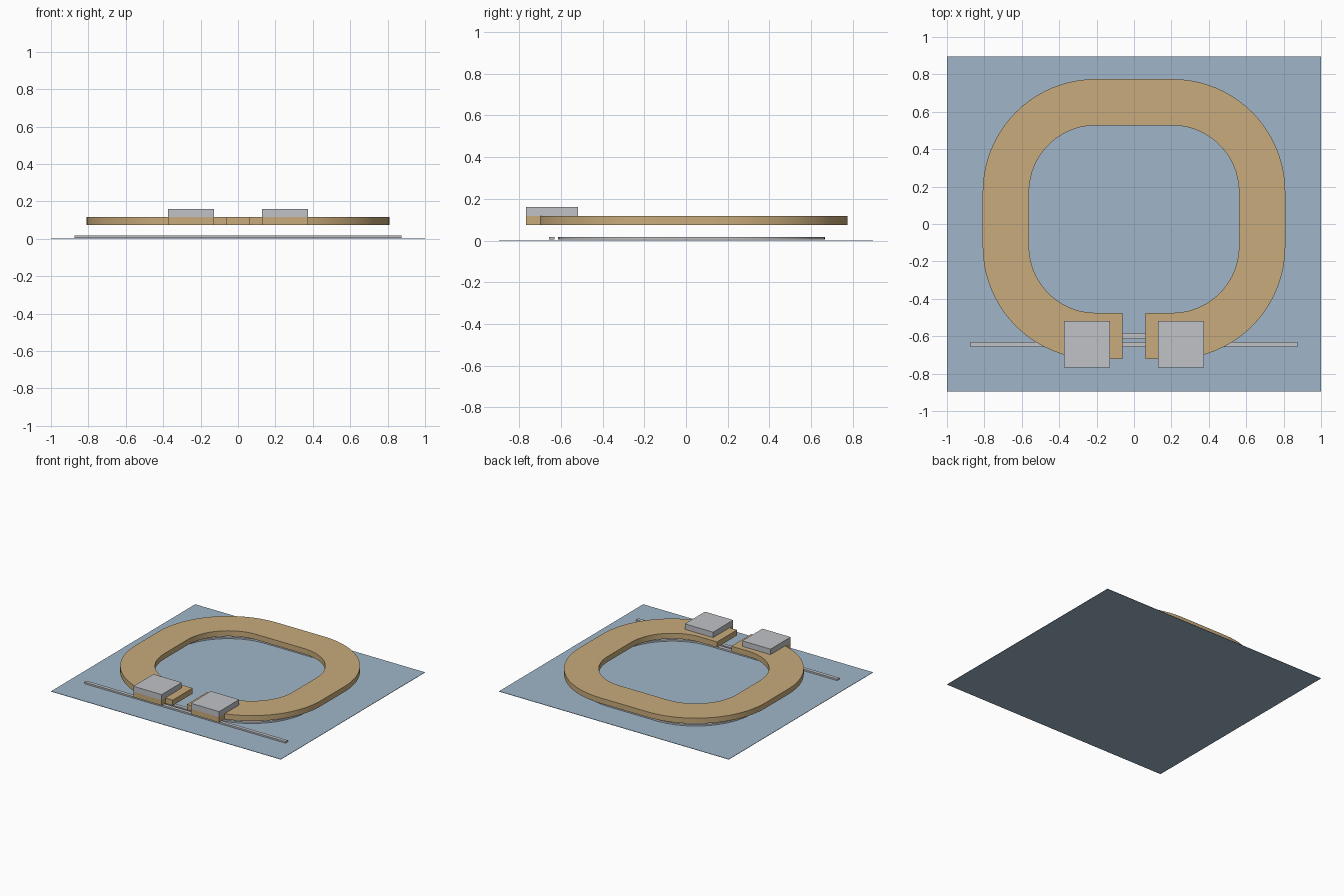
import bpy, bmesh, math

cube = bpy.data.objects.get("Cube")
if cube:
    bpy.data.objects.remove(cube, do_unlink=True)


def material(name, rgb):
    m = bpy.data.materials.new(name)
    m.use_nodes = True
    m.diffuse_color = (*rgb, 1)
    m.node_tree.nodes["Principled BSDF"].inputs["Base Color"].default_value = (*rgb, 1)
    return m


TAN = material("tan", (0.58, 0.41, 0.20))
BLUE = material("pale blue", (0.35, 0.47, 0.58))
GREY = material("light grey", (0.53, 0.54, 0.57))


def finish(name, bm, mat):
    bmesh.ops.recalc_face_normals(bm, faces=bm.faces)
    mesh = bpy.data.meshes.new(name)
    bm.to_mesh(mesh)
    bm.free()
    mesh.materials.append(mat)
    ob = bpy.data.objects.new(name, mesh)
    bpy.context.collection.objects.link(ob)
    return ob


def box(name, xs, ys, zs, mat):
    bm = bmesh.new()
    bmesh.ops.create_cube(bm, size=1)
    for v in bm.verts:
        v.co = [lo + (c + 0.5) * (hi - lo) for c, (lo, hi) in zip(v.co, (xs, ys, zs))]
    return finish(name, bm, mat)


# Centreline of the loops: a rounded rectangle, as points with outward normals
STRAIGHT_X, STRAIGHT_Y, RADIUS, CENTRE_Y = 0.205, 0.145, 0.48, 0.026
ARC_STEPS = 20


def loop_path(gap=0):
    path = []
    for corner, (sx, sy) in enumerate([(1, -1), (1, 1), (-1, 1), (-1, -1)]):
        for i in range(ARC_STEPS + 1):
            a = math.pi / 2 * (corner - 1 + i / ARC_STEPS)
            path.append((sx * STRAIGHT_X, sy * STRAIGHT_Y + CENTRE_Y, math.cos(a), math.sin(a)))
    if gap:
        y = CENTRE_Y - STRAIGHT_Y
        path = [(gap, y, 0, -1)] + path + [(-gap, y, 0, -1)]
    return path


def band(name, path, width, z0, z1, closed, mat):
    """Sweep a rectangular section along the path."""
    bm = bmesh.new()
    rings = []
    for cx, cy, nx, ny in path:
        inner, outer = RADIUS - width / 2, RADIUS + width / 2
        section = ((inner, z0), (outer, z0), (outer, z1), (inner, z1))
        rings.append([bm.verts.new((cx + nx * r, cy + ny * r, z)) for r, z in section])
    pairs = list(zip(rings, rings[1:]))
    if closed:
        pairs.append((rings[-1], rings[0]))
    else:
        bm.faces.new(rings[0])
        bm.faces.new(rings[-1])
    for a, b in pairs:
        for k in range(4):
            n = (k + 1) % 4
            bm.faces.new((a[k], a[n], b[n], b[k]))
    ob = finish(name, bm, mat)
    bpy.ops.object.select_all(action="DESELECT")
    ob.select_set(True)
    bpy.context.view_layer.objects.active = ob
    bpy.ops.object.shade_smooth_by_angle(angle=math.radians(30))


# Base sheet and the thin straight rail in front
box("base_sheet", (-1, 1), (-0.896, 0.896), (0, 0.003), BLUE)
box("front_rail", (-0.875, 0.875), (-0.658, -0.63), (0.005, 0.017), GREY)

# Thin closed loop below, wide open loop above
band("lower_loop", loop_path(), 0.03, 0.005, 0.017, True, GREY)
band("upper_loop", loop_path(gap=0.062), 0.248, 0.075, 0.118, False, TAN)

# Terminal pads on both sides of the gap, each with a cap
for side, s in (("left", 1), ("right", -1)):
    xs = sorted((s * 0.127, s * 0.373))
    ys = (-0.768, -0.518)
    box(side + "_pad", xs, ys, (0.075, 0.118), TAN)
    box(side + "_cap", xs, ys, (0.118, 0.161), GREY)
